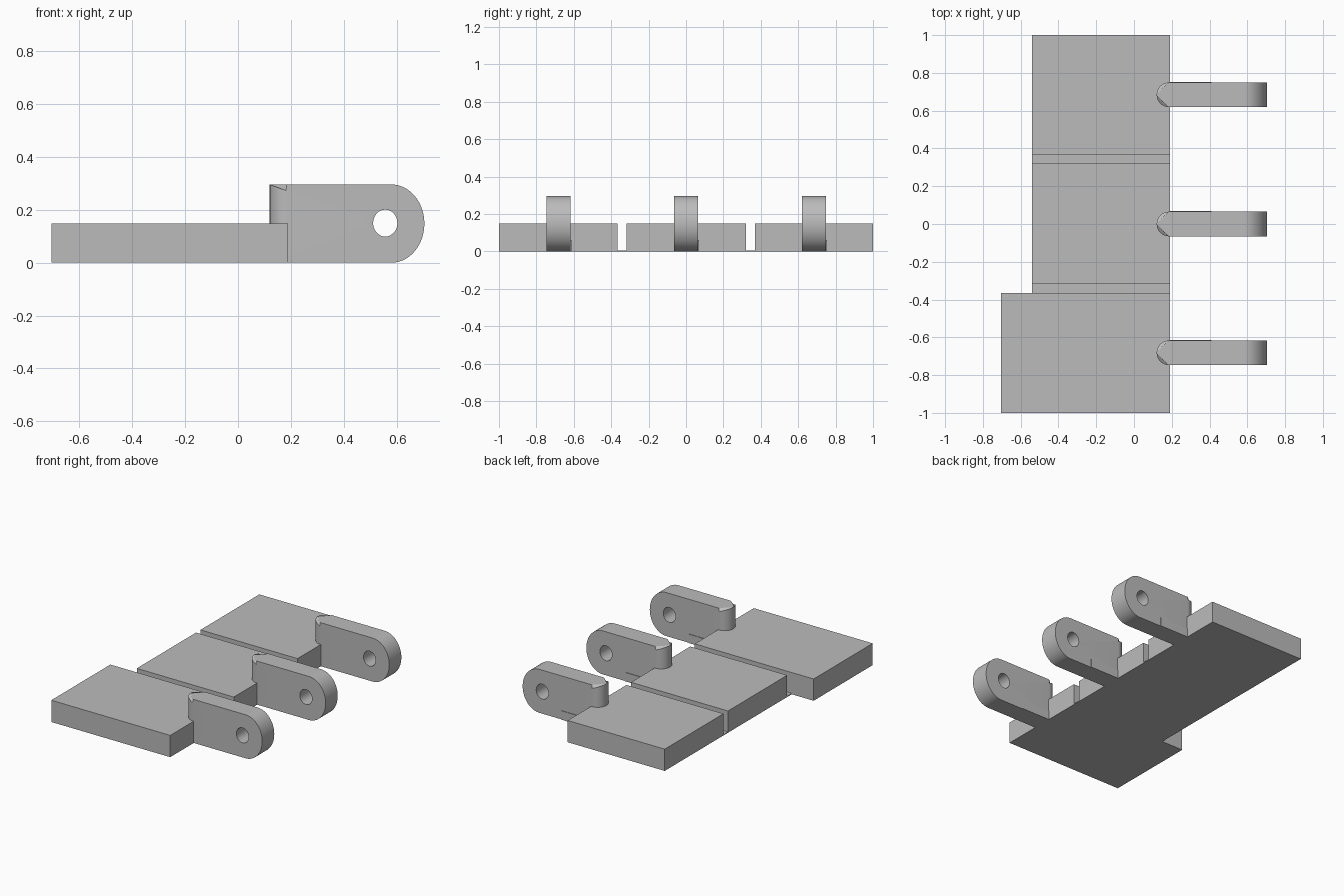
import bpy
import bmesh
from math import cos, sin, pi, radians
from mathutils import Vector

cube = bpy.data.objects.get("Cube")
if cube:
    bpy.data.objects.remove(cube, do_unlink=True)

grey = bpy.data.materials.new("plain grey")
grey.use_nodes = True
colour = (0.5, 0.5, 0.5, 1)
grey.diffuse_color = colour
grey.node_tree.nodes["Principled BSDF"].inputs["Base Color"].default_value = colour

HEIGHT = 0.148      # plate thickness
FRONT = 0.19        # plate edge that carries the arms
HALF = 0.065        # half the arm thickness
HEEL = 0.12         # rounded inner end of the arm


def finish(name, bm):
    bmesh.ops.recalc_face_normals(bm, faces=bm.faces)
    mesh = bpy.data.meshes.new(name)
    bm.to_mesh(mesh)
    bm.free()
    mesh.materials.append(grey)
    obj = bpy.data.objects.new(name, mesh)
    bpy.context.collection.objects.link(obj)
    return obj


def box(name, low, high):
    bm = bmesh.new()
    bmesh.ops.create_cube(bm, size=1)
    low, high = Vector(low), Vector(high)
    for v in bm.verts:
        v.co = (low + high) / 2 + v.co * (high - low)
    return finish(name, bm)


def arc(cx, cz, rx, rz, start, end, steps):
    angles = [start + (end - start) * i / steps for i in range(steps + 1)]
    return [(cx + rx * cos(a), cz + rz * sin(a)) for a in angles]


def hinge_arm(name, y):
    bm = bmesh.new()
    # side outline with a round nose, and the pin hole
    outline = [(HEEL, 2 * HEIGHT), (HEEL, 0)]
    outline += arc(0.58, HEIGHT, 0.125, HEIGHT, -pi / 2, pi / 2, 32)
    hole = arc(0.557, 0.15, 0.046, 0.051, 0, 2 * pi, 32)[:-1]
    edges = []
    for loop in (outline, hole):
        verts = [bm.verts.new((x, y - HALF, z)) for x, z in loop]
        edges += [bm.edges.new((verts[i - 1], verts[i])) for i in range(len(verts))]
    bmesh.ops.triangle_fill(bm, edges=edges, use_beauty=True)
    grown = bmesh.ops.extrude_face_region(bm, geom=bm.faces[:])["geom"]
    moved = [g for g in grown if isinstance(g, bmesh.types.BMVert)]
    bmesh.ops.translate(bm, verts=moved, vec=(0, 2 * HALF, 0))
    # round the two upright heel edges
    heel = [e for e in bm.edges
            if all(abs(v.co.x - HEEL) < 1e-4 for v in e.verts)
            and abs(e.verts[0].co.y - e.verts[1].co.y) < 1e-4]
    bmesh.ops.bevel(bm, geom=heel, offset=HALF - 0.0005, segments=10,
                    profile=0.5, affect='EDGES')
    obj = finish(name, bm)
    bpy.ops.object.select_all(action='DESELECT')
    obj.select_set(True)
    bpy.context.view_layer.objects.active = obj
    bpy.ops.object.shade_smooth_by_angle(angle=radians(30))


# three plates, the front one longer
for name, back, y0, y1 in (("front_plate", -0.705, -1, -0.365),
                           ("middle_plate", -0.54, -0.317, 0.32),
                           ("back_plate", -0.54, 0.368, 1)):
    box(name, (back, y0, 0), (FRONT, y1, HEIGHT))

# thin webs closing the underside of the grooves
for name, y0, y1 in (("front_web", -0.365, -0.317), ("back_web", 0.32, 0.368)):
    box(name, (-0.54, y0, 0), (FRONT, y1, 0.006))

# arms, each with a thin strip low on its back face
for place, y in (("front", -0.682), ("middle", 0), ("back", 0.684)):
    hinge_arm(place + "_arm", y)
    box(place + "_strip", (FRONT, y + HALF - 0.01, 0), (0.41, y + HALF + 0.004, 0.06))
